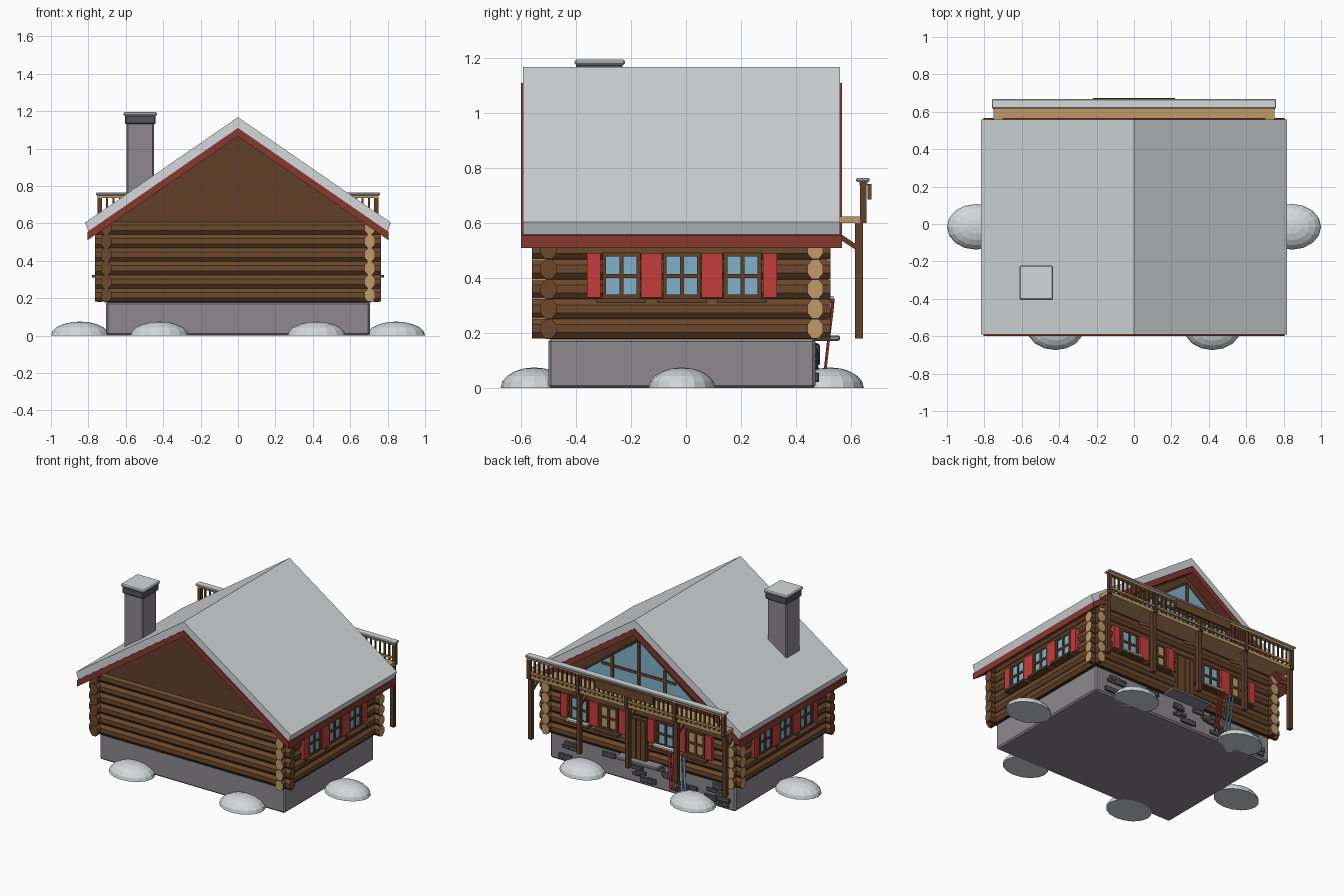
import bpy, bmesh, math, random
from mathutils import Vector, Matrix

random.seed(4)
if "Cube" in bpy.data.objects:
    bpy.data.objects.remove(bpy.data.objects["Cube"], do_unlink=True)


def material(name, r, g, b):
    m = bpy.data.materials.new(name)
    m.use_nodes = True
    m.diffuse_color = (r, g, b, 1)
    m.node_tree.nodes["Principled BSDF"].inputs["Base Color"].default_value = (r, g, b, 1)
    return m


SNOW = material("snow", .66, .69, .70)
STONE = material("grey_stone", .27, .25, .27)
DARK_STONE = material("dark_stone", .09, .09, .10)
LOG = material("log_brown", .15, .065, .025)
GABLE = material("gable_brown", .115, .05, .022)
DARK = material("dark_wood", .055, .025, .01)
TAN = material("pale_wood", .53, .32, .14)
RED = material("shutter_red", .55, .045, .045)
TRIM = material("trim_red", .24, .04, .03)
GLASS = material("window_blue", .22, .45, .60)


def finish(name, bm, *mats):
    me = bpy.data.meshes.new(name)
    bmesh.ops.recalc_face_normals(bm, faces=bm.faces[:])
    bm.to_mesh(me)
    bm.free()
    for m in mats:
        me.materials.append(m)
    ob = bpy.data.objects.new(name, me)
    bpy.context.collection.objects.link(ob)
    return ob


def add_box(bm, x0, x1, y0, y1, z0, z1):
    mat = Matrix.Translation(((x0 + x1) / 2, (y0 + y1) / 2, (z0 + z1) / 2))
    mat = mat @ Matrix.Diagonal((abs(x1 - x0), abs(y1 - y0), abs(z1 - z0), 1))
    bmesh.ops.create_cube(bm, size=1, matrix=mat)


def boxes(name, mat, *dims, bevel=0):
    bm = bmesh.new()
    for d in dims:
        add_box(bm, *d)
    ob = finish(name, bm, mat)
    if bevel:
        mod = ob.modifiers.new("soft_edges", "BEVEL")
        mod.width, mod.segments = bevel, 1
    return ob


def beams(name, mat, pairs, w, d):
    bm = bmesh.new()
    for p, q in pairs:
        p, q = Vector(p), Vector(q)
        rot = (q - p).to_track_quat("Z", "Y").to_matrix().to_4x4()
        bmesh.ops.create_cube(bm, size=1, matrix=Matrix.Translation((p + q) / 2) @ rot
                              @ Matrix.Diagonal((w, d, (q - p).length, 1)))
    return finish(name, bm, mat)


def prism(name, mat, outline, y0, y1):
    """Extrude an x-z outline along y."""
    bm = bmesh.new()
    face = bm.faces.new([bm.verts.new((x, y0, z)) for x, z in outline])
    out = bmesh.ops.extrude_face_region(bm, geom=[face])
    bmesh.ops.translate(bm, vec=(0, y1 - y0, 0),
                        verts=[v for v in out["geom"] if isinstance(v, bmesh.types.BMVert)])
    return finish(name, bm, mat)


# foundation and log walls
WX, Y_FRONT, Y_BACK, BASE, ROW, ROWS = .705, -.50, .47, .18, .072, 6
boxes("foundation", STONE, (-WX, WX, Y_FRONT, Y_BACK, 0, BASE), bevel=.01)
boxes("wall_core", DARK, (-.715, .715, -.51, .48, BASE - .002, .60))


def log_wall(name, along_x, pos):
    bm = bmesh.new()
    lo, hi = (-.765, .765) if along_x else (-.56, .525)
    axis = Vector((1, 0, 0)) if along_x else Vector((0, 1, 0))
    turn = Matrix.Rotation(math.pi / 2, 4, "Y" if along_x else "X")
    for i in range(ROWS):
        z = BASE + ROW * (i + .5)
        c = Vector(((lo + hi) / 2, pos, z)) if along_x else Vector((pos, (lo + hi) / 2, z))
        squash = Matrix.Diagonal((1, .82, 1, 1) if along_x else (.82, 1, 1, 1))
        spin = Matrix.Rotation(math.pi / 8, 4, "Z")
        bmesh.ops.create_cone(bm, cap_ends=True, segments=8, radius1=.038, radius2=.038,
                              depth=hi - lo, matrix=Matrix.Translation(c) @ squash @ turn @ spin)
    bm.normal_update()
    for f in bm.faces:  # pale sawn ends
        if abs(f.normal.dot(axis)) > .9:
            y = f.calc_center_median().y
            f.material_index = int((pos > 0) if along_x else (pos > 0 or y > 0))
    finish(name, bm, LOG, TAN)


log_wall("front_logs", True, Y_FRONT)
log_wall("back_logs", True, Y_BACK)
log_wall("left_logs", False, WX)
log_wall("right_logs", False, -WX)

# gables and roof
tri = [(-.71, .595), (.71, .595), (0, 1.085)]
prism("front_gable", GABLE, tri, -.515, -.48)
prism("back_gable", GABLE, tri, .45, .50)


def chevron(name, mat, top, bottom, outer, inner, y0, y1):
    s = .69
    prism(name, mat, [(0, top), (outer, top - s * outer), (inner, bottom - s * inner), (0, bottom),
                      (-inner, bottom - s * inner), (-outer, top - s * outer)], y0, y1)


chevron("roof_snow", SNOW, 1.168, 1.11, .818, .80, -.592, .56)
chevron("roof_boards", TRIM, 1.11, 1.065, .805, .805, -.60, .568)

# chimney
boxes("chimney", STONE, (-.595, -.45, -.39, -.24, .65, 1.14), bevel=.006)
boxes("chimney_collar", DARK_STONE, (-.605, -.44, -.40, -.23, 1.13, 1.178), bevel=.006)
boxes("chimney_snow", SNOW, (-.612, -.433, -.405, -.222, 1.175, 1.195), bevel=.006)


# windows and shutters, placed by wall, distance along it and distance out from it
def wall_boxes(name, mat, wall, dims):
    out = []
    for u0, u1, d0, d1, z0, z1 in dims:
        if wall == "back":
            out.append((u0, u1, .495 + d0, .495 + d1, z0, z1))
        else:
            s = 1 if wall == "left" else -1
            out.append((s * (.735 + d0), s * (.735 + d1), u0, u1, z0, z1))
    boxes(f"{wall}_{name}", mat, *out)


def windows(wall, centres, pane, name):
    wall_boxes(name + "_panes", pane, wall, [(u - .058, u + .058, -.02, .008, .335, .482) for u in centres])
    bars = []
    for u in centres:
        bars += [(u + a - .007, u + a + .007, -.02, .016, .33, .488) for a in (-.062, 0, .062)]
        bars += [(u - .068, u + .068, -.02, .015, z - .007, z + .007) for z in (.333, .408, .485)]
        bars.append((u - .09, u + .09, -.02, .045, .31, .325))
    wall_boxes(name + "_frames", GABLE, wall, bars)


def shutters(wall, spots):
    wall_boxes("shutters", RED, wall, [(u - w / 2, u + w / 2, -.02, .018, .33, .49) for u, w in spots])


for side in ("left", "right"):
    windows(side, (-.235, -.015, .205), GLASS, "window")
    shutters(side, ((-.335, .05), (-.125, .076), (.095, .076), (.305, .05)))
windows("back", (.46, -.20), GLASS, "window")
windows("back", (.235, -.43), TAN, "curtained_window")
shutters("back", [(c + u, w) for c in (.345, -.315) for u, w in ((.225, .05), (0, .07), (-.215, .05))])
wall_boxes("sill_snow", SNOW, "back", [(u - .08, u + .08, 0, .042, .325, .335) for u in (.46, -.20)])

# back door and its landing
boxes("back_door", GABLE, (-.06, .08, .48, .512, .18, .47))
boxes("door_planks", LOG, *[(x, x + .03, .49, .518, .19, .46) for x in (-.052, -.016, .02, .047)])
boxes("door_landing", STONE, (-.17, .15, .46, .56, .172, .192), bevel=.005)

# triangular gable window
SLOPE, PEAK, SILL = .74, 1.0, .66
half = (PEAK - SILL) / SLOPE
prism("gable_window_frame", DARK, [(-half - .04, SILL - .015), (half + .04, SILL - .015), (0, PEAK + .025)], .495, .506)
prism("gable_window_glass", GLASS, [(-half, SILL), (half, SILL), (0, PEAK)], .50, .510)
boxes("gable_window_bars", LOG,
      *[(x - .01, x + .01, .50, .52, SILL, PEAK - SLOPE * abs(x)) for x in (-.2, 0, .2)],
      (-.28, .28, .50, .518, .775, .792))

# balcony: deck, posts, braces, railing and plain board
boxes("balcony_deck", TAN, (-.75, .75, .48, .645, .60, .624))
POSTS = (-.74, -.37, 0, .37, .74)
boxes("balcony_posts", GABLE, *[(x - .014, x + .014, .615, .643, .18, .60) for x in POSTS])
beams("balcony_braces", GABLE, [((x, .50, .59), (x, .63, .505)) for x in POSTS], .02, .018)
boxes("railing_posts", GABLE, *[(x - .012, x + .012, .633, .657, .60, .75) for x in POSTS])
n = 42
boxes("railing_balusters", LOG, *[(x - .005, x + .005, .64, .65, .62, .745)
                                  for x in (-.735 + 1.47 * i / n for i in range(n + 1))])
boxes("railing_rails", TAN, (-.75, .75, .63, .66, .736, .752), (-.75, .75, .638, .652, .638, .65))
boxes("railing_snow", SNOW, (-.76, .76, .618, .668, .75, .764), bevel=.004)
boxes("railing_board", LOG, (-.22, .22, .66, .674, .685, .742))

# irregular stones on the back of the foundation
bm = bmesh.new()
for i in range(34):
    x, z = random.uniform(-.64, .64), random.uniform(.03, .155)
    w, h = random.uniform(.025, .05), random.uniform(.01, .018)
    add_box(bm, x - w, x + w, .46, random.uniform(.476, .488), z - h, z + h)
foundation_stones = finish("foundation_stones", bm, DARK_STONE)
foundation_stones.modifiers.new("soft_edges", "BEVEL").width = .004


# skis and poles leaning by the door
def leaning(name, mat, xs, top, w, d):
    beams(name, mat, [((x, .503, .04), (x - .01, .535, top)) for x in xs], w, d)


leaning("red_skis", RED, (-.235, -.262), .325, .015, .006)
leaning("blue_skis", GLASS, (-.322, -.348), .325, .015, .006)
leaning("ski_poles", TAN, (-.285, -.30), .30, .006, .006)

# snow mounds
spots = [(sx * .42, y) for sx in (-1, 1) for y in (-.552, .525)] + [(-.845, -.015), (.845, -.015)]
for i, (x, y) in enumerate(spots):
    bm = bmesh.new()
    bmesh.ops.create_uvsphere(bm, u_segments=16, v_segments=10, radius=1)
    bmesh.ops.bisect_plane(bm, geom=bm.verts[:] + bm.edges[:] + bm.faces[:], plane_co=(0, 0, 0),
                           plane_no=(0, 0, 1), clear_inner=True)
    bmesh.ops.holes_fill(bm, edges=[e for e in bm.edges if e.is_boundary])
    bmesh.ops.transform(bm, verts=bm.verts[:], matrix=Matrix.Translation((x, y, 0))
                        @ Matrix.Diagonal((.155, .122, .075, 1)))
    finish(f"snow_mound_{i + 1}", bm, SNOW)
